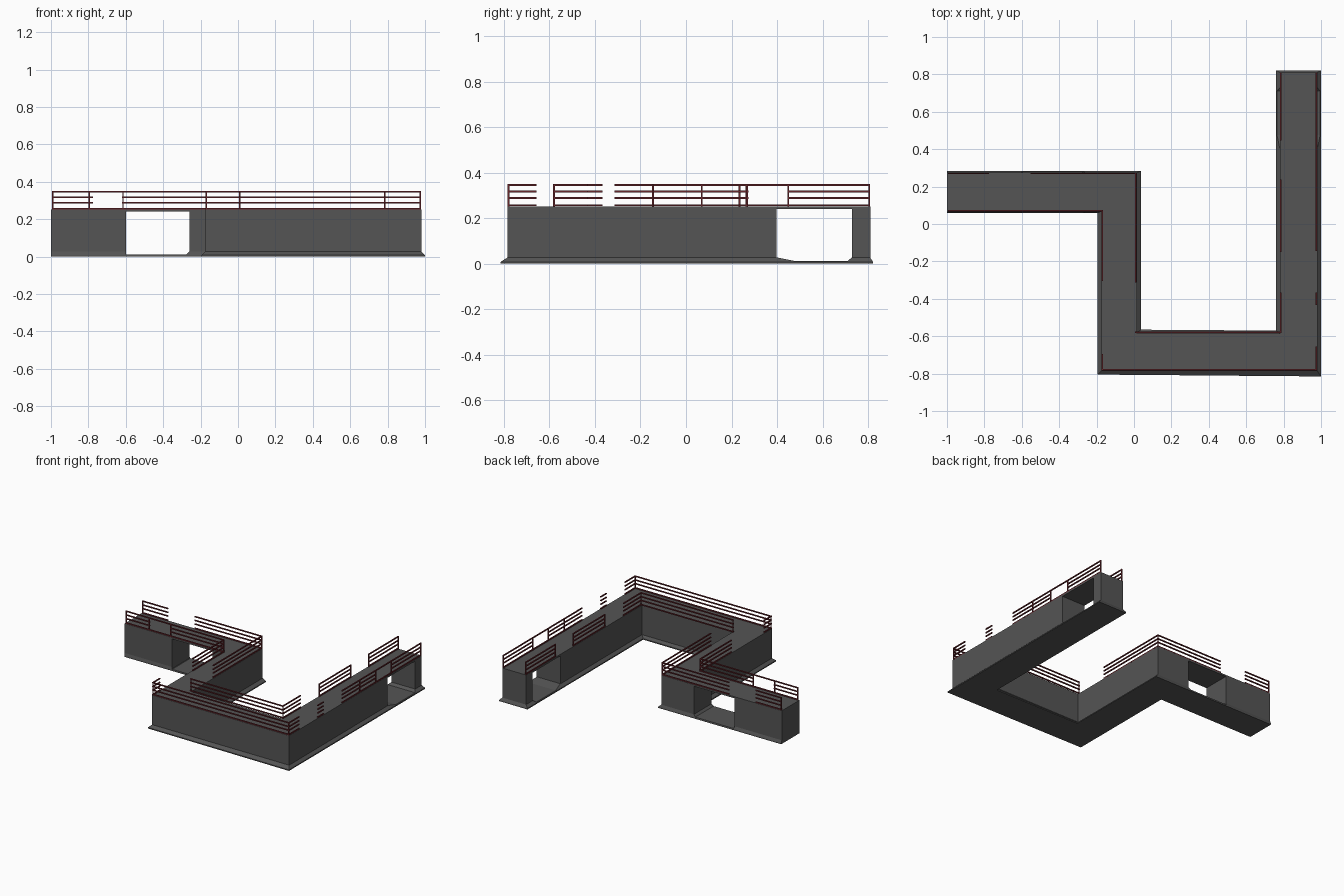
import bpy, bmesh
from mathutils import Vector

if "Cube" in bpy.data.objects:
    bpy.data.objects.remove(bpy.data.objects["Cube"])


def material(name, color):
    m = bpy.data.materials.new(name)
    m.diffuse_color = (*color, 1)
    m.use_nodes = True
    m.node_tree.nodes["Principled BSDF"].inputs["Base Color"].default_value = m.diffuse_color
    return m


GREY = material("dark_concrete", (0.09, 0.09, 0.09))
RED = material("red_metal", (0.14, 0.02, 0.025))


def finish(name, bm, mat):
    bmesh.ops.recalc_face_normals(bm, faces=bm.faces)
    me = bpy.data.meshes.new(name)
    bm.to_mesh(me)
    bm.free()
    me.materials.append(mat)
    ob = bpy.data.objects.new(name, me)
    bpy.context.collection.objects.link(ob)
    return ob


def loft(name, rings, mat):
    bm = bmesh.new()
    vs = [[bm.verts.new(p) for p in r] for r in rings]
    n = len(vs[0])
    for a, b in zip(vs, vs[1:]):
        for i in range(n):
            j = (i + 1) % n
            bm.faces.new((a[i], a[j], b[j], b[i]))
    bm.faces.new(vs[0])
    bm.faces.new(vs[-1])
    return finish(name, bm, mat)


# Zigzag walkway block with a flared skirt at the foot
wall = [(-1, .065), (-.175, .065), (-.175, -.785), (.98, -.785), (.98, .81),
        (.78, .81), (.78, -.585), (.015, -.585), (.015, .275), (-1, .275)]
foot = [(-1, .06), (-.195, .06), (-.195, -.805), (1, -.815), (1, .822),
        (.76, .822), (.76, -.57), (.037, -.565), (.037, .283), (-1, .283)]
ring = lambda pts, z: [(x, y, z) for x, y in pts]
walkway = loft("walkway", [ring(foot, 0), ring(foot, .008), ring(wall, .027), ring(wall, .252)], GREY)


# Underpass openings: (start, end, foot chamfer at each side)
def underpass(name, a, b, ca, cb, place):
    prof = [(a, .24), (a, .012 + min(ca, .016)), (a + ca, .012), (b - cb, .012),
            (b, .012 + min(cb, .016)), (b, .24)]
    cutter = loft(name, [[place(s, u, z) for u, z in prof] for s in (0, 1)], GREY)
    cutter.hide_render = True
    mod = walkway.modifiers.new(name, 'BOOLEAN')
    mod.operation = 'DIFFERENCE'
    mod.solver = 'EXACT'
    mod.object = cutter
    bpy.context.view_layer.objects.active = walkway
    bpy.ops.object.modifier_apply(modifier=name)
    bpy.data.objects.remove(cutter)


underpass("left_underpass", -.6, -.26, .003, .015, lambda s, u, z: (u, s * .4 - .02, z))
underpass("right_underpass", .397, .73, .08, .02, lambda s, u, z: (.6 + s * .6, u, z))


# Railings: axis-aligned bars and posts
def bar(bm, a, b, w):
    a, b = Vector(a), Vector(b)
    m = bmesh.ops.create_cube(bm, size=1)
    size = Vector([abs(v) + w for v in b - a])
    for v in m['verts']:
        v.co = Vector([v.co[i] * size[i] for i in range(3)]) + (a + b) / 2


LEVELS = (.257, .289, .317, .346)


def railing(name, axis, fixed, spans, posts, top_only=()):
    at = lambda t, z: (t, fixed, z) if axis == 'x' else (fixed, t, z)
    bm = bmesh.new()
    for a, b in spans:
        for z in LEVELS:
            bar(bm, at(a, z), at(b, z), .008)
    for a, b in top_only:
        for z in (LEVELS[0], LEVELS[-1]):
            bar(bm, at(a, z), at(b, z), .008)
    for t in posts:
        bar(bm, at(t, .25), at(t, .346), .007)
    finish(name, bm, RED)


railing("left_arm_front_rail", 'x', .07, [(-.99, -.795), (-.615, -.17)],
        (-.99, -.795, -.615, -.17), [(-.795, -.615)])
railing("left_arm_back_rail", 'x', .27, [(-.99, -.78), (-.55, .01)], (-.99, .01))
railing("cross_arm_left_rail", 'y', -.17, [(-.78, -.70), (-.3, .07)], (-.78, .07))
railing("cross_arm_right_rail", 'y', .01, [(-.31, .27)], (-.58,))
railing("front_arm_outer_rail", 'x', -.78, [(-.17, .975)], (.975,))
railing("front_arm_inner_rail", 'x', -.58, [(.01, .785)], (.785,))
railing("right_arm_outer_rail", 'y', .975, [(-.78, -.66), (-.43, -.37), (-.14, .265), (.45, .805)],
        (.07, .265, .45, .805), [(.265, .45)])
railing("right_arm_inner_rail", 'y', .785, [(-.58, -.37), (-.145, .235), (.45, .805)],
        (-.145, .235, .45, .805))
